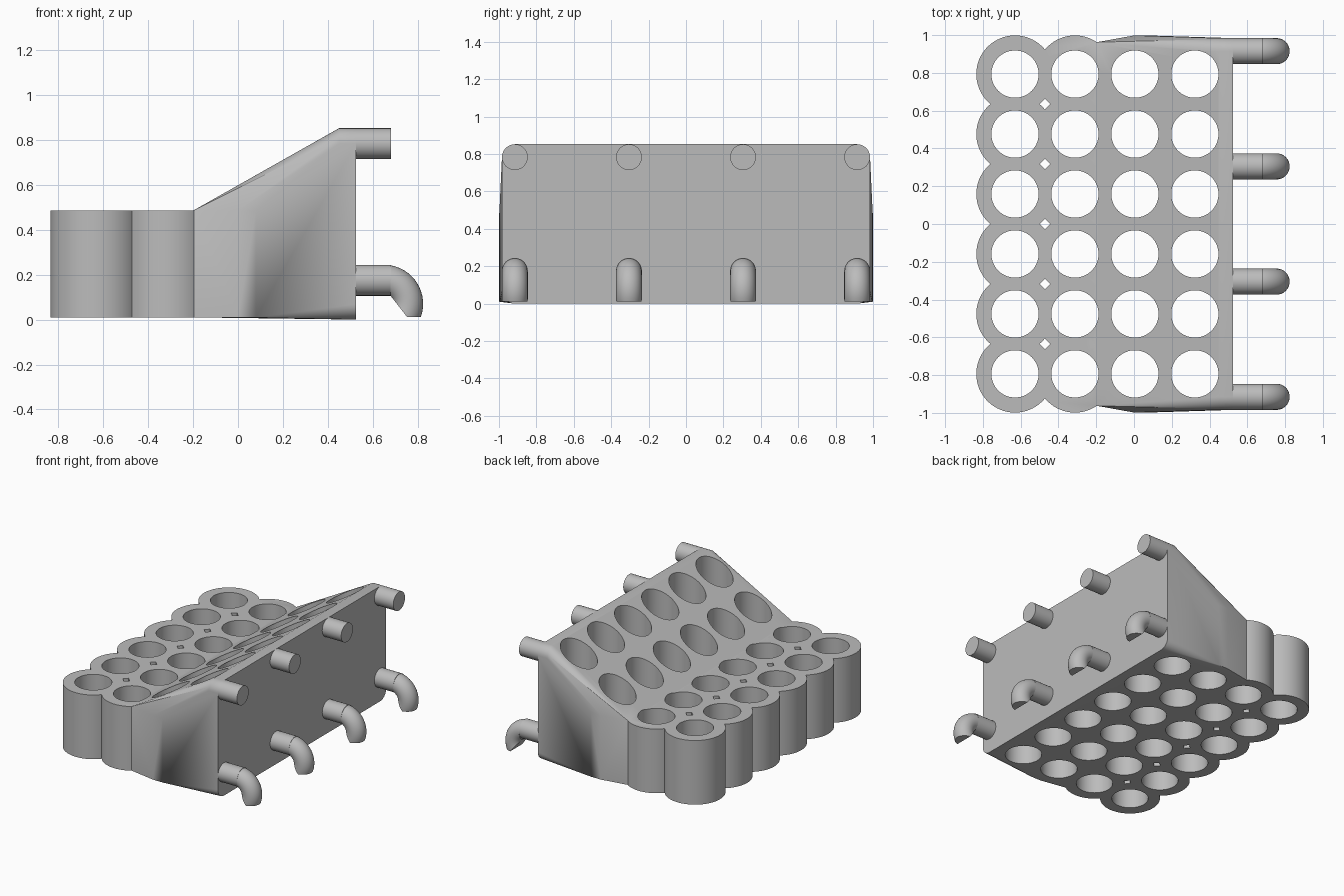
import bpy, bmesh, math
from mathutils import Matrix, Vector

if "Cube" in bpy.data.objects:
    bpy.data.objects.remove(bpy.data.objects["Cube"])

PITCH, OUTER, HOLE, BASE, TOP = 0.3174, 0.205, 0.125, 0.01, 0.485
ROWS = [-0.63 + PITCH * i for i in range(4)]
COLS = [PITCH * (i - 2.5) for i in range(6)]
PEG_Y = [-0.915, -0.305, 0.305, 0.915]
PEG_R, BACK = 0.069, 0.525

grey = bpy.data.materials.new("plain grey")
grey.use_nodes = True
grey.diffuse_color = (0.5, 0.5, 0.5, 1)
grey.node_tree.nodes["Principled BSDF"].inputs["Base Color"].default_value = (0.5, 0.5, 0.5, 1)


def finish(bm, name):
    bmesh.ops.recalc_face_normals(bm, faces=bm.faces)
    mesh = bpy.data.meshes.new(name)
    bm.to_mesh(mesh)
    bm.free()
    obj = bpy.data.objects.new(name, mesh)
    bpy.context.collection.objects.link(obj)
    mesh.materials.append(grey)
    return obj


def activate(obj):
    bpy.ops.object.select_all(action='DESELECT')
    obj.select_set(True)
    bpy.context.view_layer.objects.active = obj


def smooth(obj):
    activate(obj)
    bpy.ops.object.shade_smooth_by_angle(angle=math.radians(30))


def add_cylinder(bm, radius, length, matrix, segments=64):
    bmesh.ops.create_cone(bm, cap_ends=True, segments=segments, radius1=radius,
                          radius2=radius, depth=length, matrix=matrix)


def upright(name, x, y, radius, low, high):
    bm = bmesh.new()
    add_cylinder(bm, radius, high - low, Matrix.Translation((x, y, (low + high) / 2)))
    return finish(bm, name)


def combine(target, tool, operation):
    activate(target)
    mod = target.modifiers.new("combine", 'BOOLEAN')
    mod.operation, mod.solver, mod.object = operation, 'EXACT', tool
    bpy.ops.object.modifier_apply(modifier=mod.name)
    bpy.data.objects.remove(tool)


# Wedge body: hull of the low front edge and the four rounded back corners
bm = bmesh.new()
for side in (-1, 1):
    for x, y in ((-0.2, 0.962), (0.0, 0.998), (0.08, 0.998)):
        for z in (BASE, TOP):
            bm.verts.new((x, side * y, z))
    for x, z in ((0.45, 0.783), (BACK, 0.783), (BACK, PEG_R)):
        for k in range(32):
            a = math.tau * k / 32
            bm.verts.new((x, side * 0.915 + PEG_R * math.cos(a), z + PEG_R * math.sin(a)))
hull = bmesh.ops.convex_hull(bm, input=bm.verts)
loose = {g for g in hull["geom_interior"] + hull["geom_unused"] if isinstance(g, bmesh.types.BMVert)}
bmesh.ops.delete(bm, geom=list(loose), context='VERTS')
bmesh.ops.dissolve_limit(bm, angle_limit=0.002, verts=bm.verts, edges=bm.edges)
body = finish(bm, "rack_body")

# Two rows of tube walls, then all the through holes
for x in ROWS[:2]:
    for y in COLS:
        combine(body, upright("tube_wall", x, y, OUTER, BASE, TOP), 'UNION')
for x in ROWS:
    for y in COLS:
        combine(body, upright("hole_cutter", x, y, HOLE, -0.2, 1.2), 'DIFFERENCE')
smooth(body)

# Straight pegs at two heights, with a trimmed elbow on each lower one
sideways = Matrix.Rotation(math.pi / 2, 4, 'Y')
for i, y in enumerate(PEG_Y, 1):
    for name, z in (("upper_peg", 0.783), ("lower_peg", 0.175)):
        bm = bmesh.new()
        add_cylinder(bm, PEG_R, 0.2, Matrix.Translation((0.58, y, z)) @ sideways, 32)
        smooth(finish(bm, f"{name}_{i}"))

    bm = bmesh.new()
    bmesh.ops.create_circle(bm, segments=32, radius=PEG_R,
                            matrix=Matrix.Translation((0.65, y, 0.175)) @ sideways)
    bmesh.ops.spin(bm, geom=bm.verts[:] + bm.edges[:], cent=(0.65, y, 0.07),
                   axis=(0, 1, 0), angle=math.radians(130), steps=20)
    # Trim flush with the peg, along the slanted underside, and at the tip
    for point, normal in (((0.679, y, 0), (-1, 0, 0)),
                          ((0.68, y, 0.105), (-0.09, 0, -0.07)),
                          ((0, y, 0.012), (0, 0, -1))):
        bmesh.ops.bisect_plane(bm, geom=bm.verts[:] + bm.edges[:] + bm.faces[:],
                               plane_co=point, plane_no=Vector(normal).normalized(), clear_outer=True)
        bmesh.ops.holes_fill(bm, edges=[e for e in bm.edges if e.is_boundary])
    smooth(finish(bm, f"hook_elbow_{i}"))
